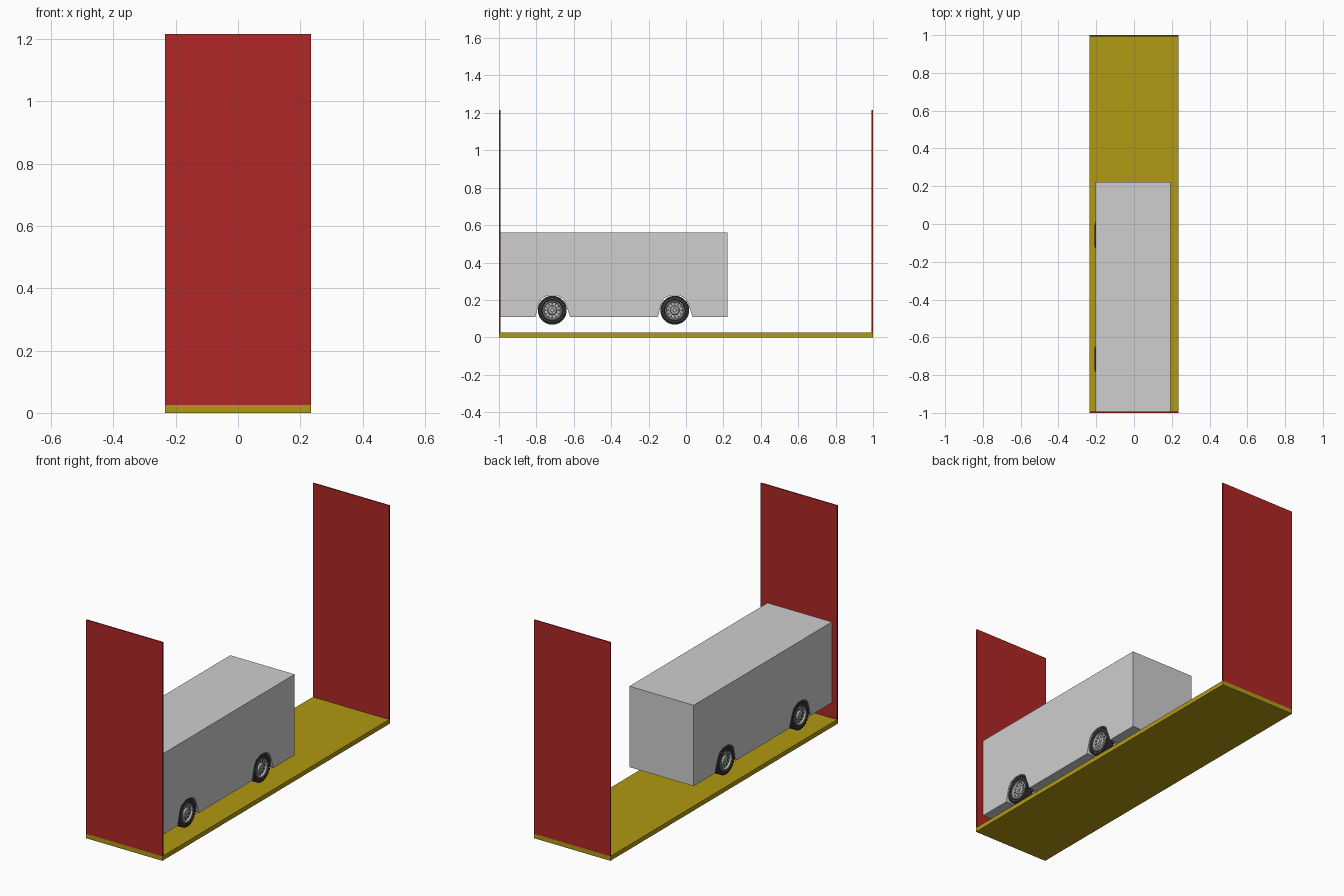
import bpy, bmesh, math
from mathutils import Matrix, Vector

if "Cube" in bpy.data.objects:
    bpy.data.objects.remove(bpy.data.objects["Cube"])


def material(name, rgb):
    m = bpy.data.materials.new(name)
    m.diffuse_color = (*rgb, 1)
    m.use_nodes = True
    m.node_tree.nodes["Principled BSDF"].inputs["Base Color"].default_value = m.diffuse_color
    return m


GREY = material("body_grey", (0.62, 0.62, 0.62))
RED = material("wall_red", (0.44, 0.02, 0.02))
YELLOW = material("floor_yellow", (0.44, 0.32, 0.006))
RUBBER = material("tyre_rubber", (0.05, 0.05, 0.05))
METAL = material("rim_metal", (0.5, 0.5, 0.5))


def finish(bm, name, mat, smooth=False):
    bmesh.ops.recalc_face_normals(bm, faces=bm.faces)
    me = bpy.data.meshes.new(name)
    bm.to_mesh(me)
    bm.free()
    me.materials.append(mat)
    ob = bpy.data.objects.new(name, me)
    bpy.context.collection.objects.link(ob)
    if smooth:
        bpy.ops.object.select_all(action='DESELECT')
        ob.select_set(True)
        bpy.context.view_layer.objects.active = ob
        bpy.ops.object.shade_smooth_by_angle(angle=math.radians(35))
    return ob


def add_box(bm, lo, hi, rot=None):
    lo, hi = Vector(lo), Vector(hi)
    m = Matrix.Translation((lo + hi) / 2) @ Matrix.Diagonal((*(hi - lo), 1))
    bmesh.ops.create_cube(bm, size=1, matrix=(rot or Matrix()) @ m)


def box(name, lo, hi, mat):
    bm = bmesh.new()
    add_box(bm, lo, hi)
    return finish(bm, name, mat)


def lathe(bm, profile, steps=40):
    """Spin a closed (x, radius) outline around the x axis."""
    rings = []
    for x, r in profile:
        if r == 0:
            rings.append([bm.verts.new((x, 0, 0))] * steps)
        else:
            rings.append([bm.verts.new((x, r * math.cos(a), r * math.sin(a)))
                          for a in (2 * math.pi * i / steps for i in range(steps))])
    n = len(rings)
    for k in range(n):
        a, b = rings[k], rings[(k + 1) % n]
        if a[0] is a[1] and b[0] is b[1]:
            continue
        for i in range(steps):
            j = (i + 1) % steps
            quad = list(dict.fromkeys((a[i], a[j], b[j], b[i])))
            bm.faces.new(quad)


# Floor slab and end walls
box("floor", (-0.235, -1, 0), (0.235, 1, 0.025), YELLOW)
box("front_wall", (-0.235, -1, 0.025), (0.235, -0.992, 1.215), RED)
box("back_wall", (-0.235, 0.993, 0.025), (0.235, 1, 1.215), RED)

# Body: side outline with two wheel arches, extruded across the width
AXLES = (-0.715, -0.06)
ARCH = [(-0.09, 0.11), (-0.07, 0.187), (-0.055, 0.21), (-0.02, 0.225),
        (0.025, 0.224), (0.06, 0.205), (0.075, 0.17), (0.095, 0.11)]
outline = [(-0.992, 0.11)]
for cy in AXLES:
    outline += [(cy + y, z) for y, z in ARCH]
outline += [(0.222, 0.11), (0.222, 0.56), (-0.992, 0.56)]
bm = bmesh.new()
face = bm.faces.new([bm.verts.new((-0.203, y, z)) for y, z in outline])
ext = bmesh.ops.extrude_face_region(bm, geom=[face])
bmesh.ops.translate(bm, vec=(0.396, 0, 0),
                    verts=[v for v in ext["geom"] if isinstance(v, bmesh.types.BMVert)])
finish(bm, "body", GREY)


# Wheels: local x = 0 is the outer face, negative x goes inward
TYRE = [(-0.008, 0.05), (0, 0.057), (-0.002, 0.067), (-0.009, 0.073),
        (-0.041, 0.073), (-0.048, 0.067), (-0.05, 0.057), (-0.042, 0.05)]
RIM = [(-0.004, 0.052), (-0.003, 0.047), (-0.012, 0.043), (-0.013, 0.026),
       (-0.005, 0.021), (-0.005, 0.011), (-0.001, 0.009), (-0.001, 0),
       (-0.072, 0), (-0.072, 0.018), (-0.045, 0.022), (-0.045, 0.052)]


def wheel(name, side, outer, cy):
    place = Matrix.Translation((side * outer, cy, 0.145)) @ Matrix.Diagonal((side, 1, 1, 1))
    turn = lambda a: Matrix.Rotation(a, 4, 'X')

    # Tyre
    bm = bmesh.new()
    lathe(bm, TYRE)
    bm.transform(place)
    finish(bm, name + "_tyre", RUBBER, True)

    # Tread blocks in two staggered rows
    bm = bmesh.new()
    for i in range(28):
        for k, x in enumerate((-0.024, -0.047)):
            rot = turn(2 * math.pi * (i + k / 2) / 28)
            add_box(bm, (x, -0.0055, 0.067), (x + 0.021, 0.0055, 0.077), rot)
    bm.transform(place)
    finish(bm, name + "_tread", RUBBER)

    # Rim with hub and inner axle stub
    bm = bmesh.new()
    lathe(bm, RIM)
    bm.transform(place)
    finish(bm, name + "_rim", METAL, True)

    # Dark slots around the rim dish
    bm = bmesh.new()
    for i in range(12):
        add_box(bm, (-0.016, -0.003, 0.031), (-0.0105, 0.003, 0.040),
                turn(2 * math.pi * i / 12))
    bm.transform(place)
    finish(bm, name + "_slots", RUBBER)


for label, cy in zip(("front", "rear"), AXLES):
    wheel(label + "_left_wheel", -1, 0.208, cy)
    wheel(label + "_right_wheel", 1, 0.192, cy)
